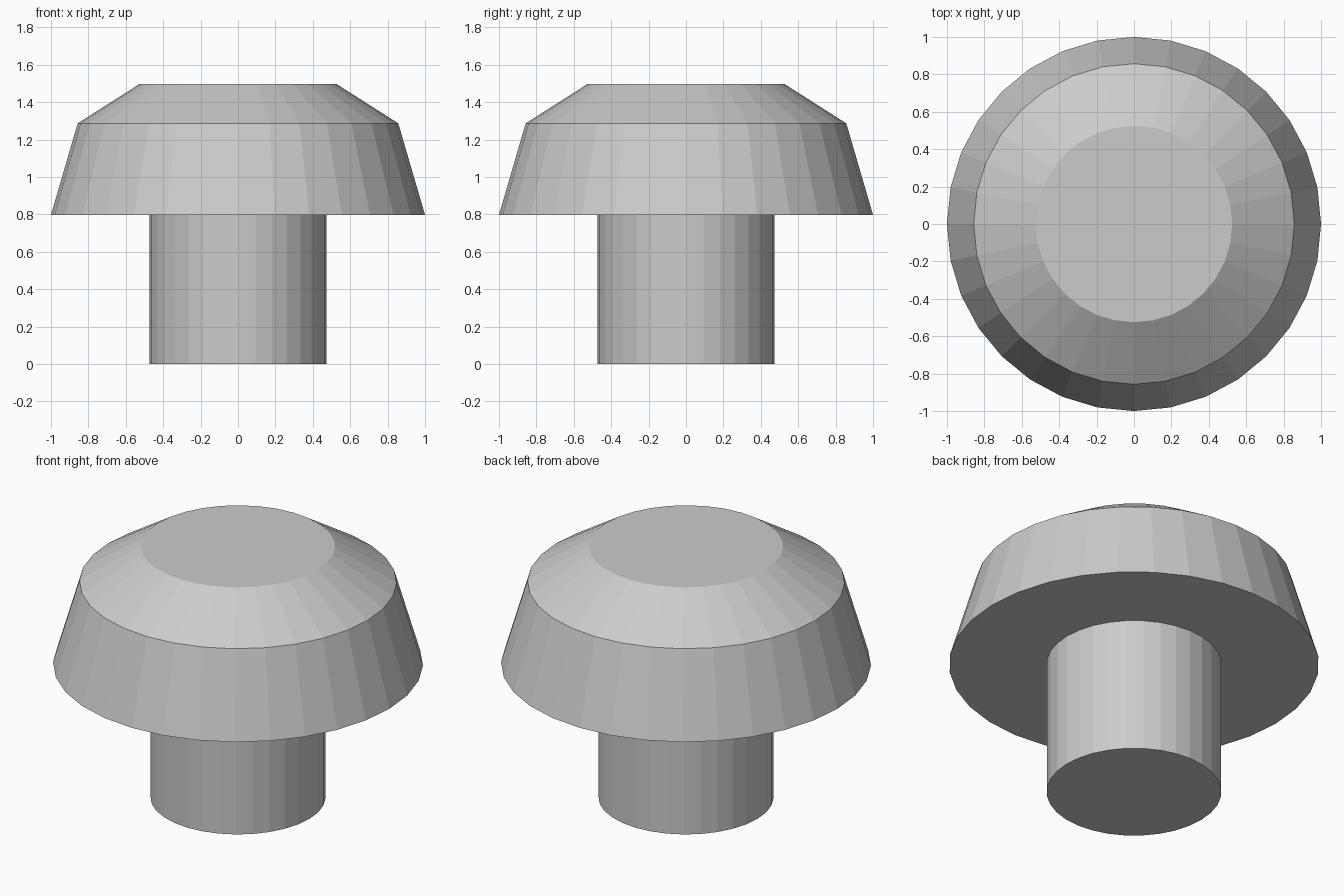
import bpy, bmesh, math

if "Cube" in bpy.data.objects:
    bpy.data.objects.remove(bpy.data.objects["Cube"])

SIDES = 32

grey = bpy.data.materials.new("light_grey")
grey.diffuse_color = (0.6, 0.6, 0.6, 1.0)
grey.use_nodes = True
grey.node_tree.nodes["Principled BSDF"].inputs["Base Color"].default_value = grey.diffuse_color


def lathe(name, profile, cap_start=False, cap_end=False):
    """Flat-shaded solid of revolution from (radius, z) points, bottom to top."""
    bm = bmesh.new()
    rings = []
    for r, z in profile:
        angles = [2 * math.pi * i / SIDES for i in range(SIDES)]
        rings.append([bm.verts.new((r * math.cos(a), r * math.sin(a), z)) for a in angles])
    for low, high in zip(rings, rings[1:]):
        for i in range(SIDES):
            j = (i + 1) % SIDES
            bm.faces.new((low[i], low[j], high[j], high[i]))
    if cap_start:
        bm.faces.new(rings[0][::-1])
    if cap_end:
        bm.faces.new(rings[-1])
    mesh = bpy.data.meshes.new(name)
    bm.to_mesh(mesh)
    bm.free()
    mesh.materials.append(grey)
    obj = bpy.data.objects.new(name, mesh)
    bpy.context.collection.objects.link(obj)
    return obj


# Stem: straight cylinder, closed at the foot, meeting the cap above
lathe("stem", [(0.473, 0.0), (0.473, 0.797)], cap_start=True)

# Cap: flat underside ring, steep side, shallow shoulder, flat top
lathe("cap", [(0.473, 0.797), (1.0, 0.797), (0.857, 1.287), (0.525, 1.498)], cap_end=True)
